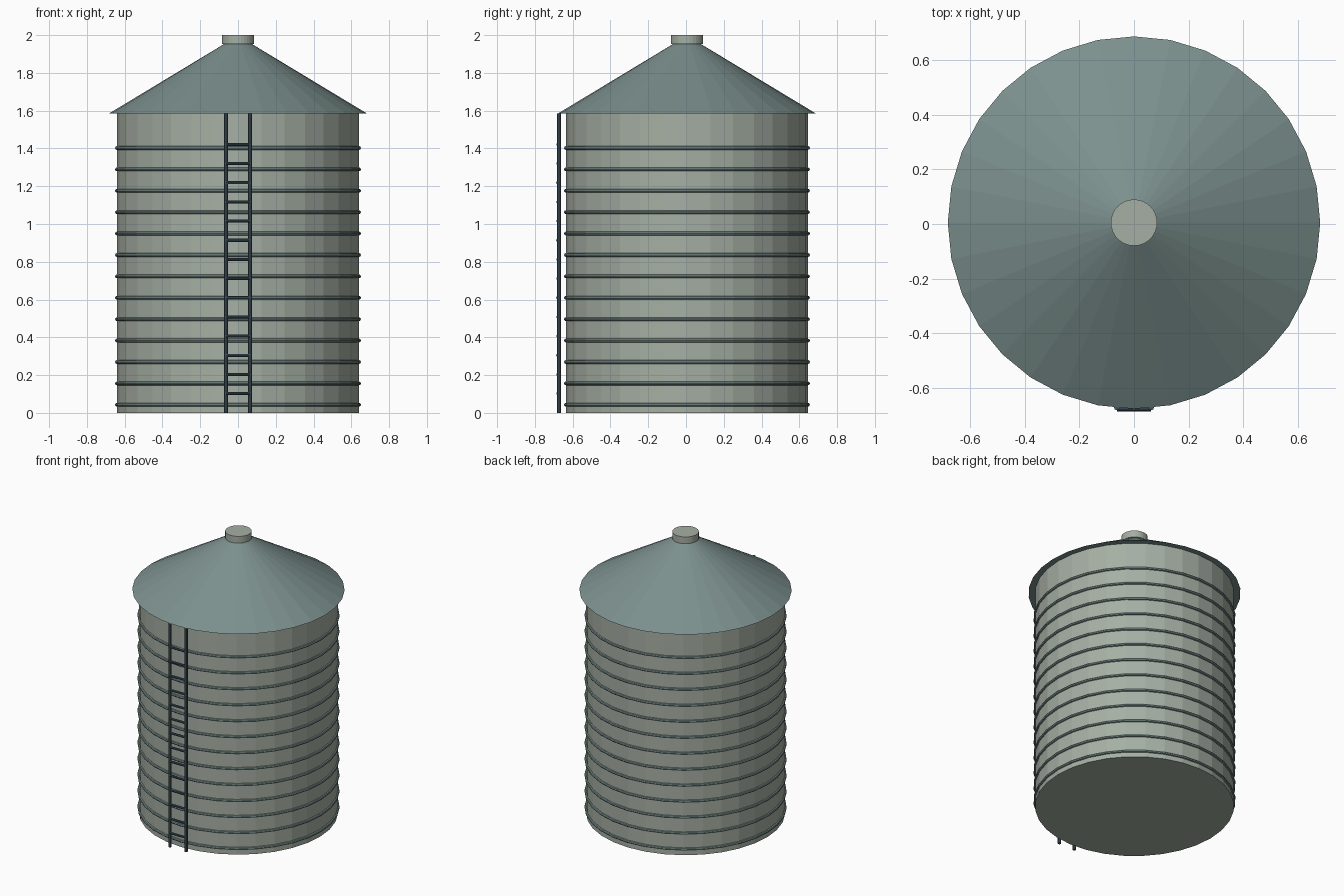
import bpy
from mathutils import Vector

cube = bpy.data.objects.get("Cube")
if cube:
    bpy.data.objects.remove(cube, do_unlink=True)

SIDES = 32
CENTRE_Y = 0.005
EAVE_Z = 1.585


def material(name, rgb):
    mat = bpy.data.materials.new(name)
    mat.use_nodes = True
    color = (*rgb, 1.0)
    mat.diffuse_color = color
    mat.node_tree.nodes["Principled BSDF"].inputs["Base Color"].default_value = color
    return mat


wall_grey = material("pale grey green", (0.38, 0.43, 0.37))
roof_teal = material("muted teal", (0.20, 0.28, 0.27))
ladder_blue = material("dark slate blue", (0.05, 0.09, 0.115))


def finish(name, mat):
    obj = bpy.context.object
    obj.name = name
    obj.data.materials.append(mat)
    return obj


def upright(name, mat, r_low, r_high, z_low, z_high, x=0.0, y=CENTRE_Y, sides=SIDES):
    """Closed vertical cylinder or truncated cone."""
    bpy.ops.mesh.primitive_cone_add(
        vertices=sides, radius1=r_low, radius2=r_high, depth=z_high - z_low,
        location=(x, y, (z_low + z_high) / 2))
    return finish(name, mat)


def rod(name, mat, start, end, radius, sides=8):
    """Round bar between two points."""
    a, b = Vector(start), Vector(end)
    bpy.ops.mesh.primitive_cylinder_add(
        vertices=sides, radius=radius, depth=(b - a).length, location=(a + b) / 2,
        rotation=(b - a).to_track_quat('Z', 'Y').to_euler())
    return finish(name, mat)


# Tank, conical roof and vent cap
upright("tank_wall", wall_grey, 0.64, 0.64, 0, EAVE_Z)
upright("roof", roof_teal, 0.683, 0.07, EAVE_Z, 1.955)
upright("vent_cap", wall_grey, 0.085, 0.085, 1.952, 2.0)

# Hoops around the tank
for i in range(13):
    bpy.ops.mesh.primitive_torus_add(
        major_segments=SIDES, minor_segments=8, major_radius=0.641, minor_radius=0.01,
        location=(0, CENTRE_Y, 0.043 + i * 0.1133))
    finish(f"hoop_{i + 1}", roof_teal)

# Ladder rails and rungs
for side, x in (("right", -0.063), ("left", 0.063)):
    upright(f"ladder_rail_{side}", ladder_blue, 0.011, 0.011, 0, EAVE_Z, x, -0.672, 8)
for i in range(14):
    z = 0.102 + i * 0.1015
    rod(f"ladder_rung_{i + 1}", ladder_blue, (-0.063, -0.679, z), (0.063, -0.679, z), 0.008)
